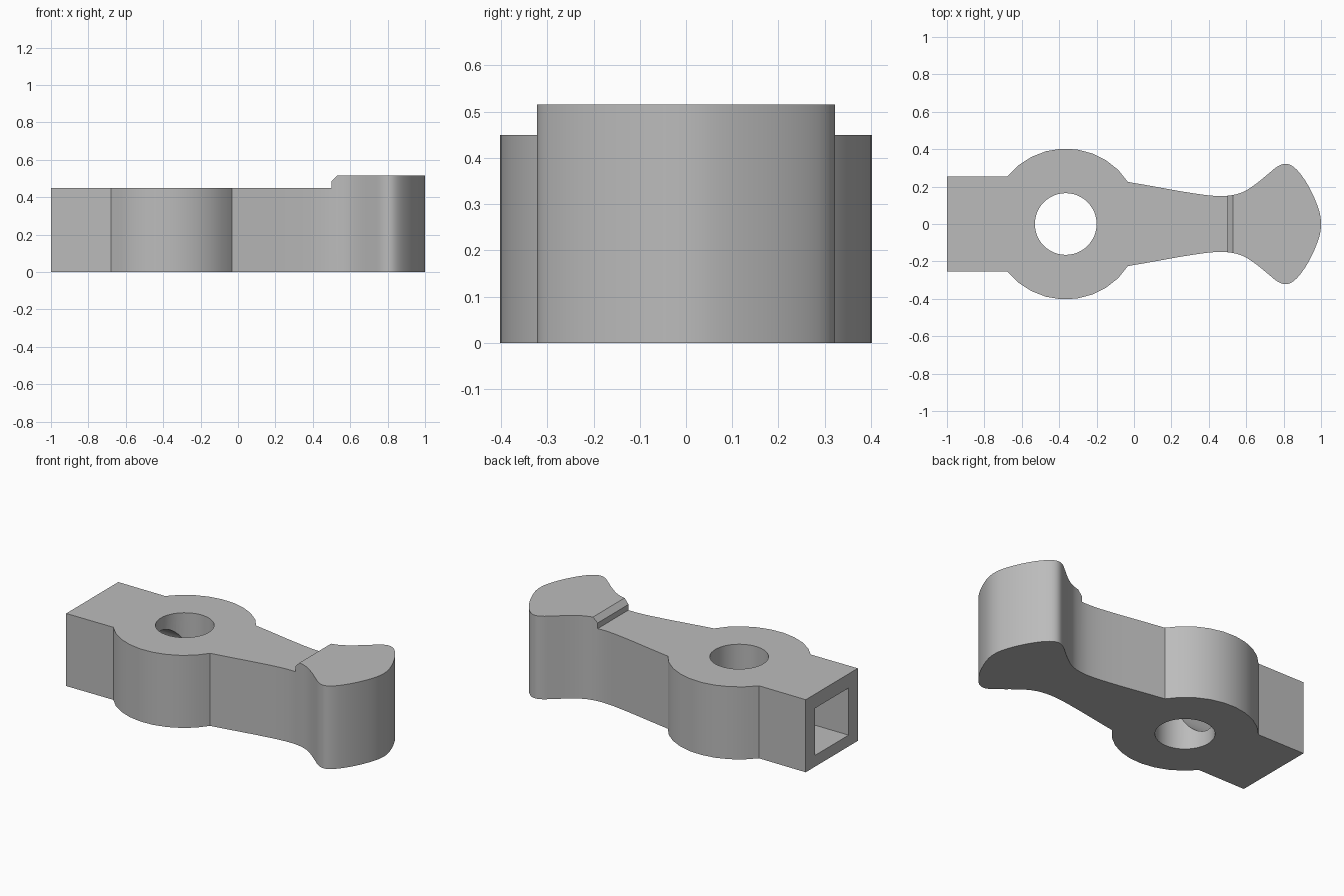
import bpy, bmesh, math
from mathutils import Vector, Matrix

default = bpy.data.objects.get("Cube")
if default:
    bpy.data.objects.remove(default, do_unlink=True)

HUB_X, HUB_R, HOLE_R = -0.365, 0.403, 0.165
DECK, TOP = 0.45, 0.515

metal = bpy.data.materials.new("plain grey")
metal.use_nodes = True
grey = (0.5, 0.5, 0.5, 1)
metal.diffuse_color = grey
metal.node_tree.nodes["Principled BSDF"].inputs["Base Color"].default_value = grey


def prism(name, points, direction):
    """Closed solid swept from a planar polygon along a vector."""
    bm = bmesh.new()
    face = bm.faces.new([bm.verts.new(p) for p in points])
    swept = bmesh.ops.extrude_face_region(bm, geom=[face], use_keep_orig=True)
    moved = [v for v in swept["geom"] if isinstance(v, bmesh.types.BMVert)]
    bmesh.ops.translate(bm, verts=moved, vec=direction)
    bmesh.ops.recalc_face_normals(bm, faces=bm.faces)
    mesh = bpy.data.meshes.new(name)
    bm.to_mesh(mesh)
    bm.free()
    mesh.materials.append(metal)
    obj = bpy.data.objects.new(name, mesh)
    bpy.context.collection.objects.link(obj)
    return obj


def circle(radius, count):
    return [(radius * math.cos(math.tau * i / count),
             radius * math.sin(math.tau * i / count)) for i in range(count)]


def smooth_path(points, steps=4):
    """Smooth curve passing through every given point."""
    pts = [Vector(p) for p in points]
    pts = [2 * pts[0] - pts[1]] + pts + [Vector((pts[-2].x, -pts[-2].y))]
    out = []
    for a, b, c, d in zip(pts, pts[1:], pts[2:], pts[3:]):
        for i in range(steps):
            t = i / steps
            out.append(0.5 * (2 * b + (c - a) * t + (2 * a - 5 * b + 4 * c - d) * t * t
                              + (3 * b - a - 3 * c + d) * t ** 3))
    return out + [pts[-2]]


# Half outline: square shank, round hub, waisted neck and flared head
shank = [Vector((-1, 0.255))]
start, end = math.radians(141), math.radians(34)
hub = [Vector((HUB_X + HUB_R * math.cos(a), HUB_R * math.sin(a)))
       for a in (start + (end - start) * i / 9 for i in range(9))]
neck_and_head = smooth_path([
    (-0.033, 0.225), (0.1, 0.202), (0.25, 0.175), (0.4, 0.153), (0.5, 0.151),
    (0.58, 0.17), (0.65, 0.213), (0.72, 0.27), (0.77, 0.309), (0.815, 0.322),
    (0.86, 0.3), (0.91, 0.24), (0.955, 0.16), (0.99, 0.07), (1, 0)])
half = shank + hub + neck_and_head
outline = half + [Vector((p.x, -p.y)) for p in reversed(half[:-1])]
body = prism("lever_arm", [(p.x, p.y, 0) for p in outline], (0, 0, TOP))

# Lower deck leaves a raised head pad with a chamfered step
step = [(-1.1, DECK), (0.5, DECK), (0.5, 0.485), (0.53, TOP), (0.56, 0.545), (-1.1, 0.545)]
cutters = [prism("deck_cutter", [(x, -0.6, z) for x, z in step], (0, 1.2, 0))]

# Vertical pivot hole
cutters.append(prism("pivot_cutter",
                     [(HUB_X + x, y, -0.1) for x, y in circle(HOLE_R, 48)], (0, 0, 0.8)))

# Square socket in the shank end
socket = [(-0.165, 0.07), (0.165, 0.07), (0.165, 0.362), (-0.165, 0.362)]
cutters.append(prism("socket_cutter", [(-1.1, y, z) for y, z in socket], (0.4, 0, 0)))

# Round bore joining the socket to the pivot hole
cutters.append(prism("bore_cutter",
                     [(-0.75, y, 0.23 + z) for y, z in circle(0.142, 40)], (0.385, 0, 0)))

bpy.ops.object.select_all(action="DESELECT")
bpy.context.view_layer.objects.active = body
body.select_set(True)
for cutter in cutters:
    cutter.hide_render = True
    mod = body.modifiers.new(cutter.name, "BOOLEAN")
    mod.operation = "DIFFERENCE"
    mod.solver = "EXACT"
    mod.object = cutter
    bpy.ops.object.modifier_apply(modifier=mod.name)
    bpy.data.objects.remove(cutter, do_unlink=True)

bpy.ops.object.shade_smooth_by_angle(angle=math.radians(25))
